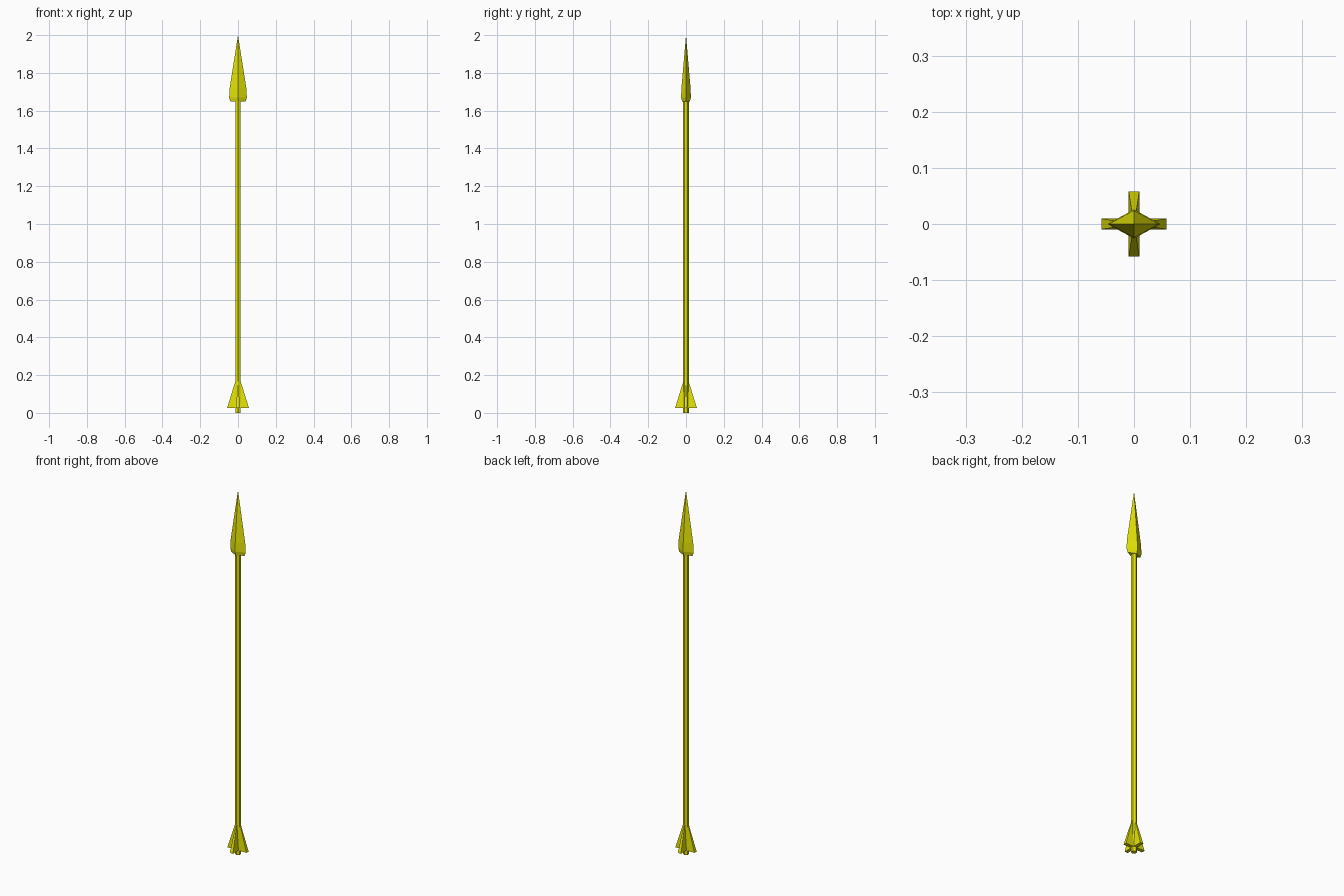
import bpy, bmesh, math

if "Cube" in bpy.data.objects:
    bpy.data.objects.remove(bpy.data.objects["Cube"])

mat = bpy.data.materials.new("yellow")
mat.diffuse_color = (0.78, 0.78, 0.002, 1)
mat.use_nodes = True
mat.node_tree.nodes["Principled BSDF"].inputs["Base Color"].default_value = mat.diffuse_color


def loft(name, rings, tip=None):
    """Skin a stack of closed rings, capped at the ends or closed to a tip."""
    bm = bmesh.new()
    rows = [[bm.verts.new(p) for p in ring] for ring in rings]
    n = len(rows[0])
    for a, b in zip(rows, rows[1:]):
        for i in range(n):
            j = (i + 1) % n
            bm.faces.new((a[i], a[j], b[j], b[i]))
    bm.faces.new(rows[0][::-1])
    if tip:
        t = bm.verts.new(tip)
        for i in range(n):
            bm.faces.new((rows[-1][i], rows[-1][(i + 1) % n], t))
    else:
        bm.faces.new(rows[-1])
    bmesh.ops.recalc_face_normals(bm, faces=bm.faces[:])
    me = bpy.data.meshes.new(name)
    bm.to_mesh(me)
    bm.free()
    me.materials.append(mat)
    ob = bpy.data.objects.new(name, me)
    bpy.context.collection.objects.link(ob)
    return ob


# Six-sided shaft with ridges facing front and back
def hexagon(r, z):
    return [(r * math.cos(math.radians(90 + 60 * i)),
             r * math.sin(math.radians(90 + 60 * i)), z) for i in range(6)]


loft("shaft", [hexagon(0.0150, 0), hexagon(0.0150, 1.67)])


# Flattened diamond arrowhead
def diamond(a, b, z):
    return [(a, 0, z), (0, b, z), (-a, 0, z), (0, -b, z)]


loft("arrowhead", [diamond(0.040, 0.020, 1.649), diamond(0.047, 0.026, 1.67),
                   diamond(0.044, 0.024, 1.72)], tip=(0, 0, 2))


# Four tail fins, thick at the bottom and thinning upward
def fin_ring(outer, half, z):
    return [(0, -half, z), (outer, -half, z), (outer, half, z), (0, half, z)]


for i in range(4):
    fin = loft(f"tail_fin_{i + 1}", [fin_ring(0.058, 0.0095, 0.025),
                                     fin_ring(0.010, 0.002, 0.18)])
    fin.rotation_euler.z = i * math.pi / 2
